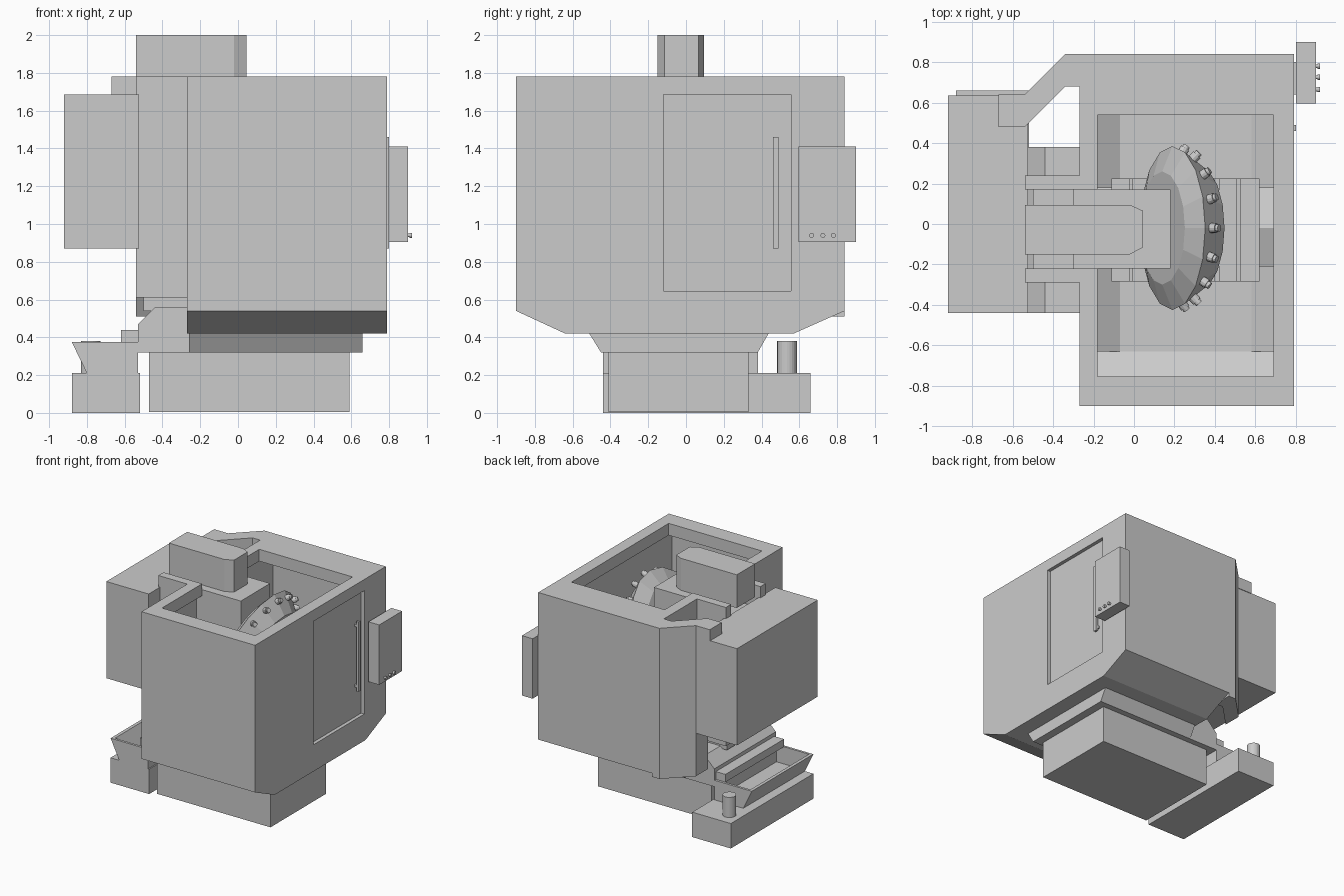
import bpy, bmesh, math
from mathutils import Vector

if "Cube" in bpy.data.objects:
    bpy.data.objects.remove(bpy.data.objects["Cube"])


def mesh_object(name, bm):
    bmesh.ops.recalc_face_normals(bm, faces=bm.faces)
    me = bpy.data.meshes.new(name)
    bm.to_mesh(me)
    bm.free()
    ob = bpy.data.objects.new(name, me)
    bpy.context.collection.objects.link(ob)
    return ob


def prism(name, profile, axis, lo, hi):
    """Extrude a 2D profile along x (y,z points), y (x,z points) or z (x,y points)."""
    def place(p, t):
        return {'x': (t, p[0], p[1]), 'y': (p[0], t, p[1]), 'z': (p[0], p[1], t)}[axis]
    bm = bmesh.new()
    a = [bm.verts.new(place(p, lo)) for p in profile]
    b = [bm.verts.new(place(p, hi)) for p in profile]
    n = len(profile)
    bm.faces.new(a)
    bm.faces.new(b[::-1])
    for i in range(n):
        bm.faces.new((a[i], a[(i + 1) % n], b[(i + 1) % n], b[i]))
    return mesh_object(name, bm)


def box(name, x, y, z):
    return prism(name, [(x[0], y[0]), (x[1], y[0]), (x[1], y[1]), (x[0], y[1])], 'z', *z)


def lathe(name, start, direction, rings, sides):
    """Stack rings of (distance, radius) along a direction and cap both ends."""
    d = Vector(direction).normalized()
    side = Vector((0, 1, 0)) if abs(d.y) < 0.9 else Vector((1, 0, 0))
    u = (side - d * side.dot(d)).normalized()
    w = d.cross(u)
    bm = bmesh.new()
    loops = []
    for t, r in rings:
        loops.append([bm.verts.new(Vector(start) + d * t + r * (
            math.cos(k * math.tau / sides) * u + math.sin(k * math.tau / sides) * w))
            for k in range(sides)])
    for a, b in zip(loops, loops[1:]):
        for i in range(sides):
            bm.faces.new((a[i], a[(i + 1) % sides], b[(i + 1) % sides], b[i]))
    bm.faces.new(loops[0])
    bm.faces.new(loops[-1])
    return mesh_object(name, bm)


def cut(ob, cutters):
    for c in cutters:
        m = ob.modifiers.new('cut', 'BOOLEAN')
        m.operation = 'DIFFERENCE'
        m.solver = 'EXACT'
        m.object = c
        bpy.context.view_layer.objects.active = ob
        bpy.ops.object.modifier_apply(modifier=m.name)
        bpy.data.objects.remove(c)


# Base and coolant pan
box('base', (-0.47, 0.59), (-0.41, 0.33), (0.005, 0.33))
prism('base_pan', [(-0.45, 0.32), (0.38, 0.32), (0.44, 0.425), (-0.515, 0.425)], 'x', -0.26, 0.66)
prism('chip_outlet', [(-0.53, 0.32), (-0.26, 0.32), (-0.26, 0.56), (-0.44, 0.56), (-0.53, 0.47)],
      'y', -0.44, 0.38)
box('chip_lip', (-0.62, -0.53), (-0.42, 0.36), (0.375, 0.44))

# Coolant tank with its hopper and pump
box('coolant_tank', (-0.88, -0.52), (-0.44, 0.66), (0, 0.21))
hopper = prism('chip_hopper', [(-0.80, 0.21), (-0.53, 0.21), (-0.53, 0.375), (-0.88, 0.375)],
               'y', -0.44, 0.38)
cut(hopper, [prism('hopper_cut', [(-0.775, 0.23), (-0.55, 0.23), (-0.55, 0.40), (-0.866, 0.40)],
                   'y', -0.42, 0.36)])
lathe('coolant_pump', (-0.78, 0.535, 0.2), (0, 0, 1), [(0, 0.052), (0.18, 0.052)], 24)

# Enclosure: hollow shell with a top opening, a column gap and a door recess
outer = [(-0.90, 1.78), (-0.90, 0.54), (-0.64, 0.42), (0.57, 0.42), (0.84, 0.54), (0.84, 1.78)]
inner = [(-0.86, 1.68), (-0.86, 0.57), (-0.63, 0.46), (0.56, 0.46), (0.80, 0.57), (0.80, 1.68)]
shell = prism('enclosure', outer, 'x', -0.27, 0.79)
cut(shell, [
    prism('cavity_cut', inner, 'x', -0.235, 0.735),
    box('roof_cut', (-0.18, 0.69), (-0.755, 0.54), (1.6, 1.9)),
    box('column_cut', (-0.4, -0.17), (-0.22, 0.17), (0.62, 1.9)),
    box('door_cut', (0.76, 0.9), (-0.12, 0.555), (0.645, 1.685)),
])

# Door handle
box('door_handle', (0.782, 0.80), (0.46, 0.49), (0.87, 1.46))
for z in (0.90, 1.41):
    box('handle_post', (0.75, 0.785), (0.465, 0.485), (z, z + 0.02))

# Control panel
box('control_panel', (0.80, 0.90), (0.595, 0.90), (0.905, 1.41))
box('panel_mount', (0.78, 0.81), (0.64, 0.80), (1.05, 1.30))
for y in (0.665, 0.725, 0.78):
    lathe('panel_button', (0.89, y, 0.94), (1, 0, 0), [(0, 0.009), (0.018, 0.009),
          (0.018, 0.013), (0.03, 0.013)], 12)

# Angled rear corner wall and its cap over the cabinet
prism('corner_wall', [(-0.27, 0.84), (-0.34, 0.84), (-0.54, 0.64), (-0.54, 0.48),
                      (-0.34, 0.68), (-0.27, 0.68)], 'z', 0.51, 1.78)
box('corner_cap', (-0.67, -0.54), (0.48, 0.64), (1.68, 1.78))

# Electrical cabinet, column and its side walls
box('cabinet', (-0.92, -0.525), (-0.44, 0.635), (0.87, 1.685))
box('column', (-0.50, -0.24), (-0.22, 0.17), (0.54, 1.60))
for lo, hi in ((-0.29, -0.22), (0.17, 0.24)):
    box('column_side_wall', (-0.54, -0.27), (lo, hi), (0.61, 1.78))

# Spindle head and motor housing
box('spindle_head', (-0.30, 0.18), (-0.22, 0.17), (1.45, 1.73))
prism('motor_housing', [(-0.54, -0.15), (-0.02, -0.15), (0.045, -0.115), (0.045, 0.065),
                        (-0.02, 0.095), (-0.54, 0.095)], 'z', 1.72, 2.0)
lathe('spindle', (-0.02, -0.02, 1.46), (0, 0, -1), [(0, 0.13), (0.15, 0.13), (0.28, 0.07),
      (0.32, 0.07)], 24)

# Work table with slots, saddle and way covers
for x0, x1 in ((-0.11, -0.02), (-0.01, 0.08), (0.10, 0.19), (0.21, 0.30), (0.31, 0.40),
               (0.42, 0.51), (0.525, 0.62)):
    box('table_slat', (x0, x1), (-0.285, 0.225), (0.84, 0.88))
box('table', (-0.11, 0.62), (-0.285, 0.225), (0.78, 0.845))
box('saddle', (-0.05, 0.55), (-0.25, 0.19), (0.6, 0.785))
prism('way_cover', [(-0.21, 0.46), (0.18, 0.46), (0.18, 0.60), (-0.02, 0.66), (-0.21, 0.60)],
      'x', -0.235, 0.735)
for s, x in ((-1, -0.235), (1, 0.735)):
    toe = -0.07 if s < 0 else 0.58
    prism('floor_slope', [(x, 0.46), (toe, 0.46), (x, 0.56)], 'y', -0.63, 0.56)

# Tilted tool turret
tilt = math.asin(0.4)
s, c = math.sin(tilt), math.cos(tilt)
center = Vector((0.19, -0.02, 1.385))
axis = Vector((c, 0, -s))
lathe('tool_turret', center, axis, [(-0.055, 0.28), (0, 0.405), (0.15, 0.30)], 16)
up = Vector((s, 0, c))
for k in range(16):
    a = k * math.tau / 16
    radial = math.cos(a) * up + math.sin(a) * Vector((0, 1, 0))
    out = (axis * 0.12 + radial * 0.15).normalized()
    pos = center + axis * 0.045 + radial * 0.365
    lathe('tool_pocket', pos, out, [(0, 0.024), (0.035, 0.024), (0.035, 0.018), (0.05, 0.018)], 12)
